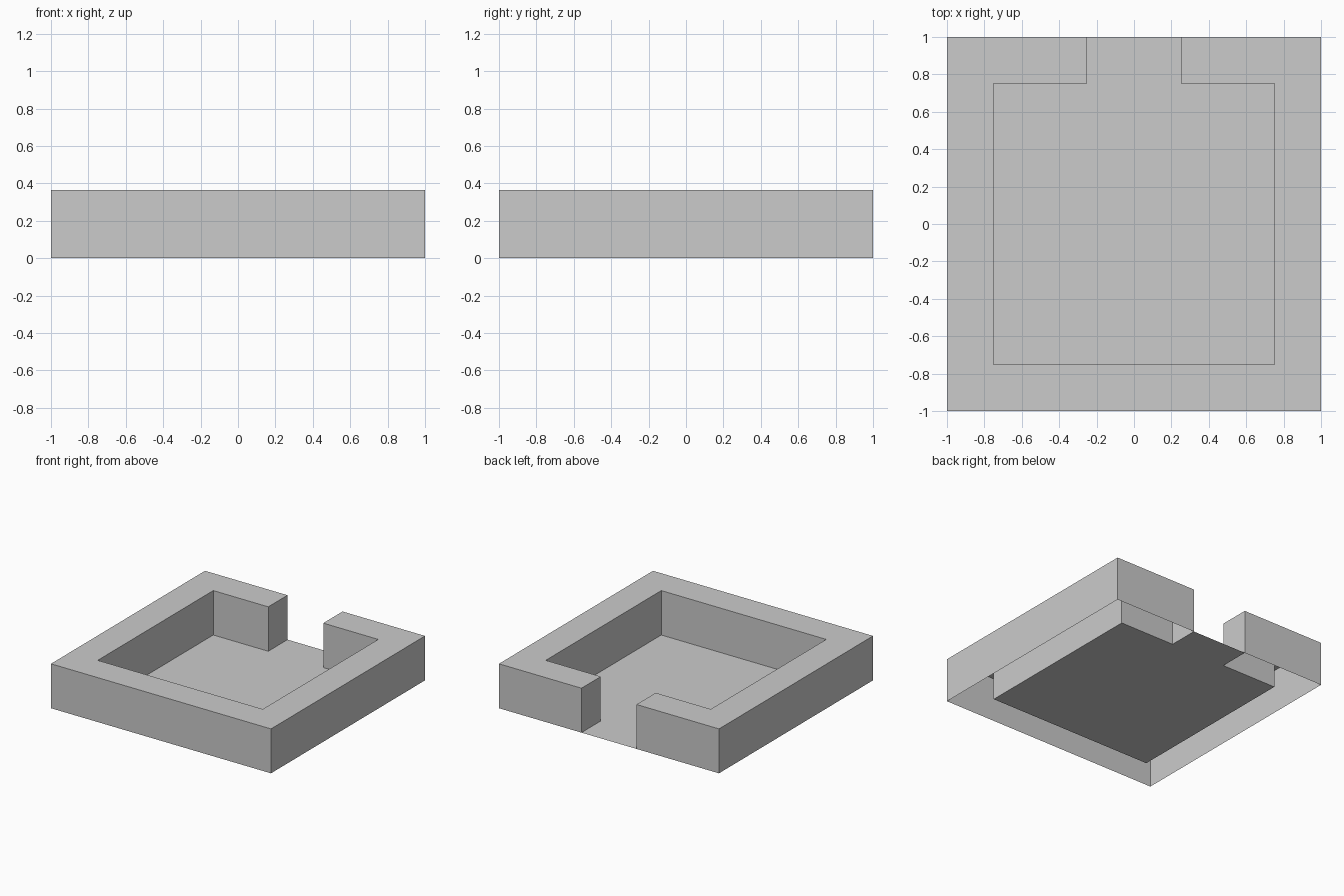
import bpy
import bmesh

if "Cube" in bpy.data.objects:
    bpy.data.objects.remove(bpy.data.objects["Cube"])

OUT, INN, GAP, HEIGHT = 1.0, 0.75, 0.25, 0.365


def mirrored(half):
    """Right-hand path plus its mirror image, from the gap round to the gap."""
    return half + [(-x, y) for x, y in reversed(half)]


def make_sheet(name, points, z, skirt=0.0):
    """Flat upward-facing outline, optionally with side walls dropped from its edges."""
    bm = bmesh.new()
    face = bm.faces.new([bm.verts.new((x, y, z)) for x, y in points])
    face.normal_update()
    if face.normal.z < 0:
        face.normal_flip()
    if skirt:
        ret = bmesh.ops.extrude_edge_only(bm, edges=bm.edges[:])
        low = [g for g in ret["geom"] if isinstance(g, bmesh.types.BMVert)]
        bmesh.ops.translate(bm, verts=low, vec=(0, 0, -skirt))
        bmesh.ops.recalc_face_normals(bm, faces=bm.faces[:])
        face.normal_update()
        if face.normal.z < 0:
            bmesh.ops.reverse_faces(bm, faces=bm.faces[:])
    mesh = bpy.data.meshes.new(name)
    bm.to_mesh(mesh)
    bm.free()
    obj = bpy.data.objects.new(name, mesh)
    bpy.context.collection.objects.link(obj)
    return obj


outer = mirrored([(GAP, OUT), (OUT, OUT), (OUT, -OUT)])
inner = mirrored([(GAP, INN), (INN, INN), (INN, -INN)])

# Thick wall with a doorway at the back: top and sides only, open underneath
make_sheet("wall", outer + inner[::-1], HEIGHT, skirt=HEIGHT)

# Floor inside the wall, running out through the doorway
make_sheet("floor", [(GAP, OUT)] + inner + [(-GAP, OUT)], 0.0)
